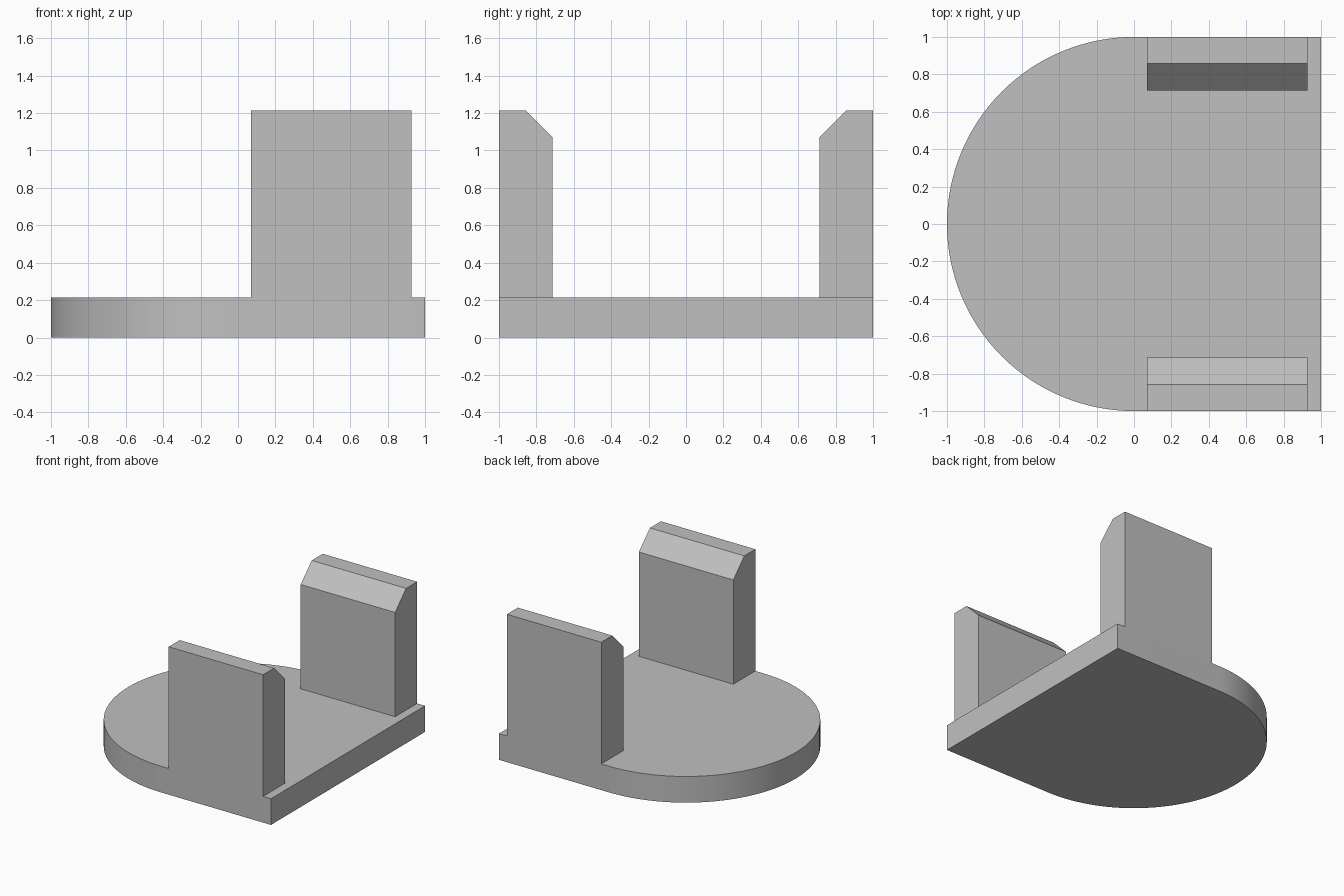
import bpy
import bmesh
from math import cos, sin, pi, radians
from mathutils import Vector

BASE_H = 0.215
TOP_H = 1.215

cube = bpy.data.objects.get("Cube")
if cube:
    bpy.data.objects.remove(cube, do_unlink=True)

# Single plain grey
grey = bpy.data.materials.new("plain_grey")
colour = (0.53, 0.53, 0.53, 1.0)
grey.diffuse_color = colour
grey.use_nodes = True
grey.node_tree.nodes["Principled BSDF"].inputs["Base Color"].default_value = colour


def extrude_profile(name, points, direction):
    """Make a solid by sweeping a closed outline along a direction."""
    bm = bmesh.new()
    face = bm.faces.new([bm.verts.new(p) for p in points])
    swept = bmesh.ops.extrude_face_region(bm, geom=[face])["geom"]
    verts = [g for g in swept if isinstance(g, bmesh.types.BMVert)]
    bmesh.ops.translate(bm, verts=verts, vec=Vector(direction))
    bmesh.ops.recalc_face_normals(bm, faces=bm.faces)
    mesh = bpy.data.meshes.new(name)
    bm.to_mesh(mesh)
    bm.free()
    mesh.materials.append(grey)
    obj = bpy.data.objects.new(name, mesh)
    bpy.context.collection.objects.link(obj)
    return obj


# Base plate: half disc on the right, square on the left
STEPS = 64
outline = [(cos(a), sin(a), 0) for a in
           (pi / 2 + pi * i / STEPS for i in range(STEPS + 1))]
outline += [(1, -1, 0), (1, 1, 0)]
base = extrude_profile("base_plate", outline, (0, 0, BASE_H))
bpy.ops.object.select_all(action="DESELECT")
base.select_set(True)
bpy.context.view_layer.objects.active = base
bpy.ops.object.shade_smooth_by_angle(angle=radians(30))

# Upright walls, chamfered along the inner top edge
wall_section = [(1, BASE_H), (1, TOP_H), (0.857, TOP_H),
                (0.714, 1.072), (0.714, BASE_H)]
for name, side in (("front_wall", -1), ("back_wall", 1)):
    extrude_profile(name, [(0.07, side * y, z) for y, z in wall_section],
                    (0.858, 0, 0))
